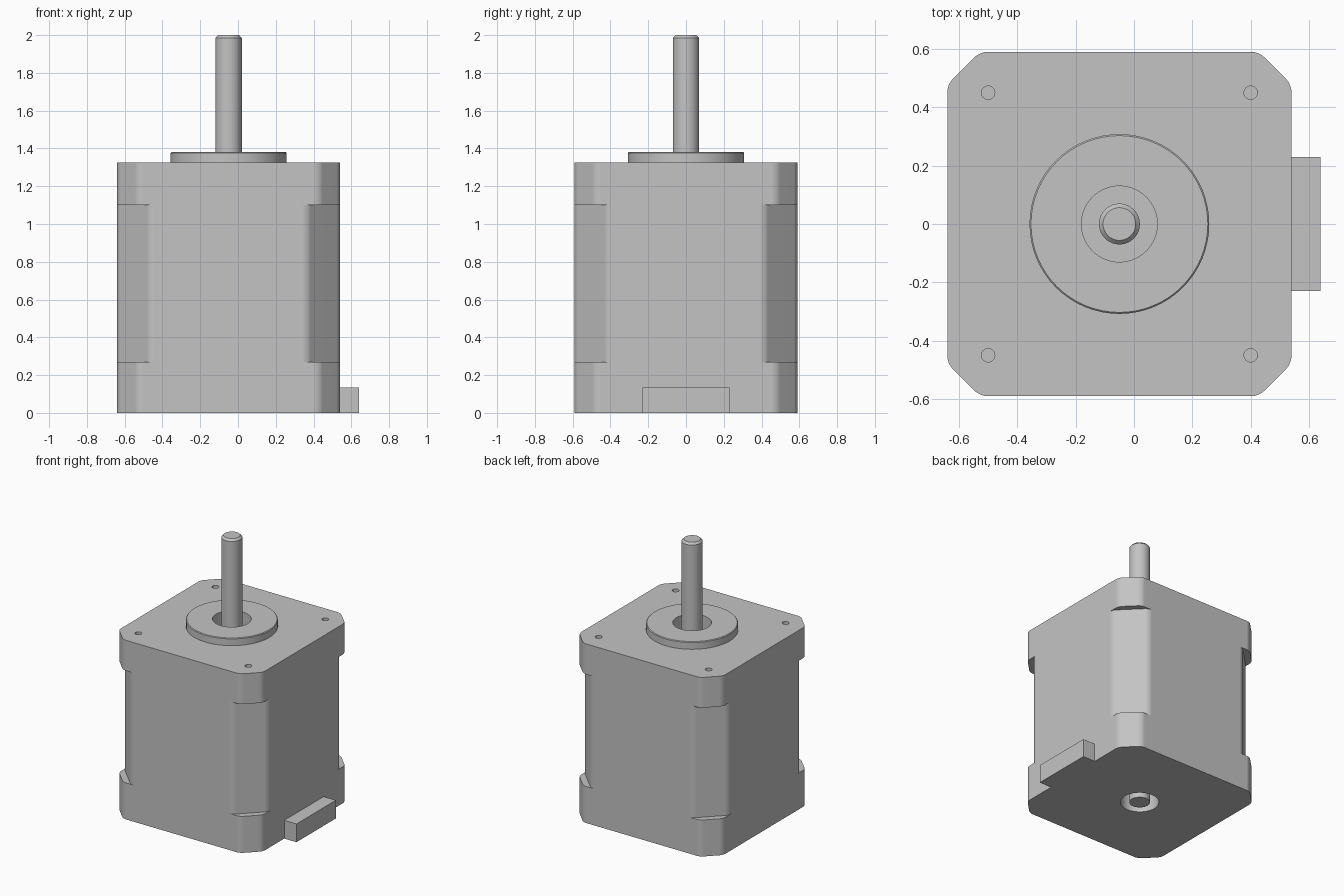
import bpy, bmesh, math

if "Cube" in bpy.data.objects:
    bpy.data.objects.remove(bpy.data.objects["Cube"], do_unlink=True)

CX = -0.05      # motor axis
HALF = 0.59     # half width of the square body
BORE = 0.13     # bearing bore radius
SHAFT = 0.07

steel = bpy.data.materials.new("light_grey_metal")
steel.use_nodes = True
GREY = (0.55, 0.55, 0.55, 1)
steel.diffuse_color = GREY
steel.node_tree.nodes["Principled BSDF"].inputs["Base Color"].default_value = GREY


def finish(name, bm):
    bmesh.ops.recalc_face_normals(bm, faces=bm.faces)
    mesh = bpy.data.meshes.new(name)
    bm.to_mesh(mesh)
    bm.free()
    mesh.materials.append(steel)
    obj = bpy.data.objects.new(name, mesh)
    bpy.context.collection.objects.link(obj)
    return obj


def activate(obj):
    bpy.ops.object.select_all(action='DESELECT')
    obj.select_set(True)
    bpy.context.view_layer.objects.active = obj


def smooth(obj):
    activate(obj)
    bpy.ops.object.shade_smooth_by_angle(angle=math.radians(30))


def lathe(name, profile, closed=False, steps=64):
    """Revolve (radius, z) points about the motor axis."""
    bm = bmesh.new()
    verts = [bm.verts.new((CX + r, 0, z)) for r, z in profile]
    edges = [bm.edges.new(pair) for pair in zip(verts, verts[1:])]
    if closed:
        edges.append(bm.edges.new((verts[-1], verts[0])))
    bmesh.ops.spin(bm, geom=verts + edges, cent=(CX, 0, 0), axis=(0, 0, 1),
                   angle=math.tau, steps=steps)
    bmesh.ops.remove_doubles(bm, verts=bm.verts, dist=1e-5)
    return finish(name, bm)


def prism(name, z0, z1, cut, fillet):
    """Square block with chamfered corners whose vertical edges are rounded."""
    bm = bmesh.new()
    a, b = HALF, HALF - cut
    outline = [(a, -b), (a, b), (b, a), (-b, a), (-a, b), (-a, -b), (-b, -a), (b, -a)]
    base = bm.faces.new([bm.verts.new((CX + x, y, z0)) for x, y in outline])
    new = bmesh.ops.extrude_face_region(bm, geom=[base])["geom"]
    for v in new:
        if isinstance(v, bmesh.types.BMVert):
            v.co.z = z1
    upright = [e for e in bm.edges if abs(e.verts[0].co.z - e.verts[1].co.z) > 0.01]
    bmesh.ops.bevel(bm, geom=upright, offset=fillet, segments=4, profile=0.5,
                    affect='EDGES')
    return finish(name, bm)


def drill(obj, x, y, z0, z1, radius, sides):
    """Cut a round hole and remove the cutter again."""
    bpy.ops.mesh.primitive_cylinder_add(vertices=sides, radius=radius, depth=z1 - z0,
                                        location=(x, y, (z0 + z1) / 2))
    cutter = bpy.context.object
    cutter.hide_render = True
    cutter.data.materials.append(steel)
    mod = obj.modifiers.new("hole", 'BOOLEAN')
    mod.operation = 'DIFFERENCE'
    mod.solver = 'EXACT'
    mod.object = cutter
    activate(obj)
    bpy.ops.object.modifier_apply(modifier=mod.name)
    bpy.data.objects.remove(cutter, do_unlink=True)


# Housing: two end covers and the narrower-cornered stator between them
rear_cover = prism("rear_cover", 0, 0.27, 0.112, 0.025)
stator = prism("stator", 0.27, 1.10, 0.175, 0.025)
front_cover = prism("front_cover", 1.10, 1.325, 0.112, 0.025)

# Bearing bores and the four mounting holes
drill(rear_cover, CX, 0, -0.1, 0.2, BORE, 64)
drill(front_cover, CX, 0, 1.18, 1.4, BORE, 64)
for sx in (-1, 1):
    for sy in (-1, 1):
        drill(front_cover, CX + sx * 0.45, sy * 0.45, 1.22, 1.4, 0.023, 24)

for part in (rear_cover, stator, front_cover):
    smooth(part)
    part.modifiers.new("even_normals", 'WEIGHTED_NORMAL').keep_sharp = True

# Pilot ring on the front cover
smooth(lathe("pilot_ring", [(BORE, 1.325), (0.308, 1.325), (0.308, 1.375),
                            (0.303, 1.38), (BORE, 1.38)], closed=True))

# Output shaft with a chamfered tip
smooth(lathe("shaft", [(0, 0), (SHAFT, 0), (SHAFT, 1.985), (0.056, 2.0), (0, 2.0)]))

# Cable connector on the side
bpy.ops.mesh.primitive_cube_add(size=1, location=(0.59, 0, 0.0675))
connector = bpy.context.object
connector.name = "connector"
connector.scale = (0.1, 0.46, 0.135)
connector.data.materials.append(steel)
